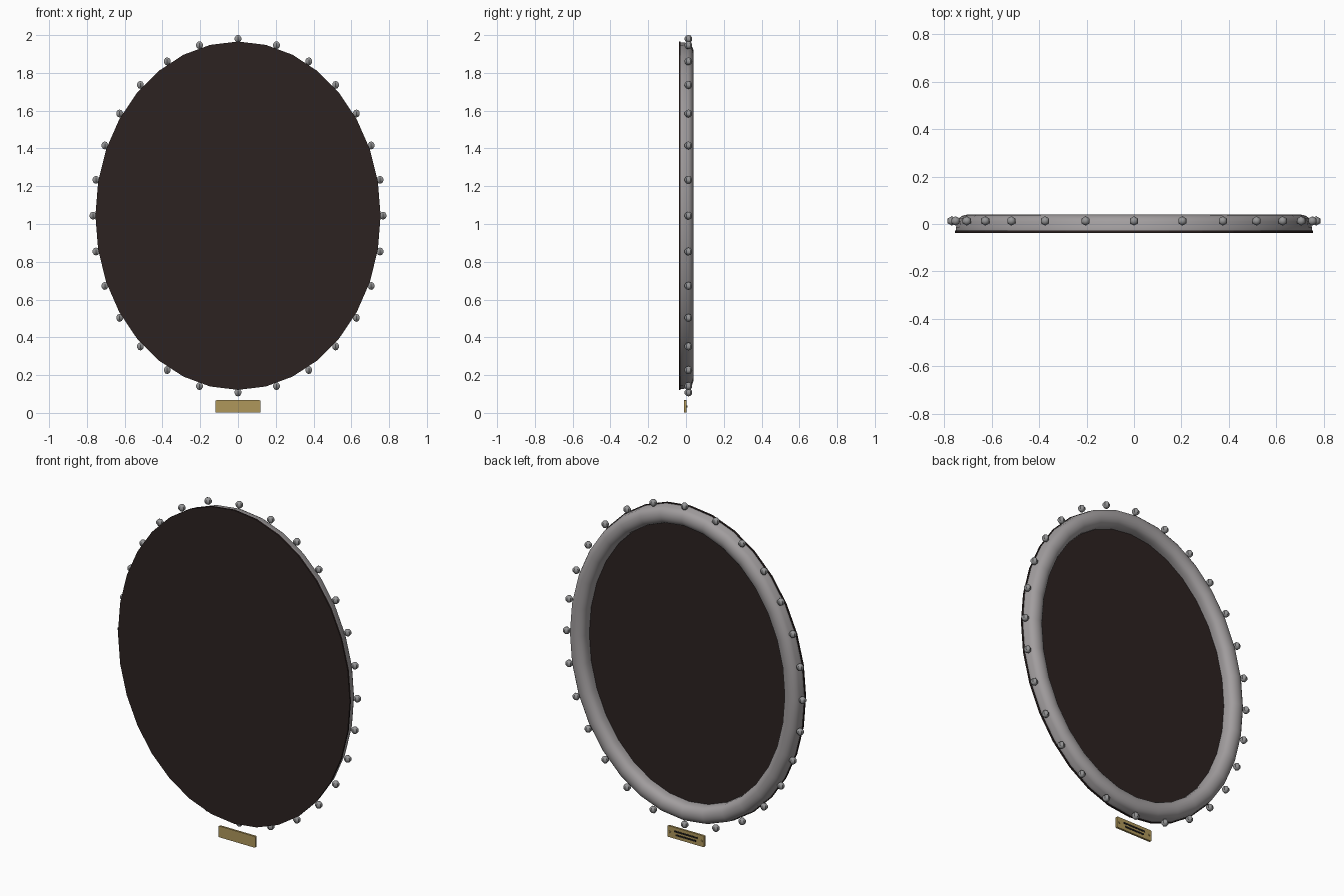
import bpy, bmesh, math
from mathutils import Matrix

if "Cube" in bpy.data.objects:
    bpy.data.objects.remove(bpy.data.objects["Cube"])

CZ = 1.044            # centre height of the oval
RX, RZ = 0.755, 0.922  # half width and half height
N = 32


def material(name, rgb):
    m = bpy.data.materials.new(name)
    m.diffuse_color = (*rgb, 1)
    m.use_nodes = True
    m.node_tree.nodes["Principled BSDF"].inputs["Base Color"].default_value = m.diffuse_color
    return m


silver = material("grey metal", (0.36, 0.34, 0.345))
bead_grey = material("bead grey", (0.30, 0.30, 0.305))
dark = material("dark brown", (0.025, 0.016, 0.015))
brass = material("brass", (0.43, 0.31, 0.105))
black = material("engraving black", (0.01, 0.009, 0.008))


def finish(bm, name, mat, smooth=None):
    bmesh.ops.recalc_face_normals(bm, faces=bm.faces)
    me = bpy.data.meshes.new(name)
    bm.to_mesh(me)
    bm.free()
    me.materials.append(mat)
    ob = bpy.data.objects.new(name, me)
    bpy.context.collection.objects.link(ob)
    if smooth:
        bpy.ops.object.select_all(action='DESELECT')
        ob.select_set(True)
        bpy.context.view_layer.objects.active = ob
        bpy.ops.object.shade_smooth_by_angle(angle=math.radians(smooth))
    return ob


def oval(bm, inset, y):
    return [bm.verts.new(((RX - inset) * math.sin(a), y, CZ + (RZ - inset) * math.cos(a)))
            for a in (2 * math.pi * i / N for i in range(N))]


def bridge(bm, a, b):
    for i in range(N):
        j = (i + 1) % N
        bm.faces.new((a[i], a[j], b[j], b[i]))


# rounded frame: straight outer wall, then a half-round molding
bm = bmesh.new()
profile = [(0.004, -0.03), (0.004, -0.015)]
for k in range(11):
    t = math.pi * k / 10
    profile.append((0.056 - 0.05 * math.cos(t), -0.01 + 0.05 * math.sin(t) ** 0.8))
profile.append((0.106, -0.03))
rings = [oval(bm, d, y) for d, y in profile]
for a, b in zip(rings, rings[1:] + rings[:1]):
    bridge(bm, a, b)
finish(bm, "frame", silver, 50)

# flat oval panel
bm = bmesh.new()
f, b = oval(bm, 0, -0.038), oval(bm, 0, -0.028)
bm.faces.new(f)
bm.faces.new(b)
bridge(bm, f, b)
finish(bm, "panel", dark)

# beads evenly spaced along the rim, given for one quarter and mirrored
spots = set()
for deg in (0, 11.7, 23.4, 35.3, 47.7, 60.8, 74.6, 90):
    a = math.radians(deg)
    x, z = round(0.768 * math.cos(a), 4), round(0.936 * math.sin(a), 4)
    spots |= {(sx * x, sz * z) for sx in (1, -1) for sz in (1, -1)}
bm = bmesh.new()
for x, z in sorted(spots):
    bmesh.ops.create_uvsphere(bm, u_segments=6, v_segments=5, radius=0.021,
                              matrix=Matrix.Translation((x, 0.013, CZ + z)))
finish(bm, "rim_beads", bead_grey, 50)


def box(bm, c, s):
    return bmesh.ops.create_cube(bm, size=1, matrix=Matrix.Translation(c) @ Matrix.Diagonal((*s, 1)))


# brass plate below the frame
bm = bmesh.new()
box(bm, (0, -0.004, 0.034), (0.24, 0.012, 0.066))
edges = [e for e in bm.edges if abs(e.verts[0].co.y - e.verts[1].co.y) > 0.005]
bmesh.ops.bevel(bm, geom=edges, offset=0.006, segments=2, affect='EDGES', profile=0.5)
finish(bm, "name_plate", brass, 40)

# blank engraved bars on the plate
bm = bmesh.new()
box(bm, (0, 0.002, 0.044), (0.15, 0.003, 0.010))
box(bm, (0, 0.002, 0.024), (0.13, 0.003, 0.010))
finish(bm, "engraved_bars", black)

# plate screws
bm = bmesh.new()
for x in (-0.104, 0.104):
    bmesh.ops.create_cone(bm, cap_ends=True, segments=8, radius1=0.007, radius2=0.005, depth=0.006,
                          matrix=Matrix.Translation((x, 0.004, 0.034)) @ Matrix.Rotation(-math.pi / 2, 4, 'X'))
finish(bm, "plate_screws", brass)
